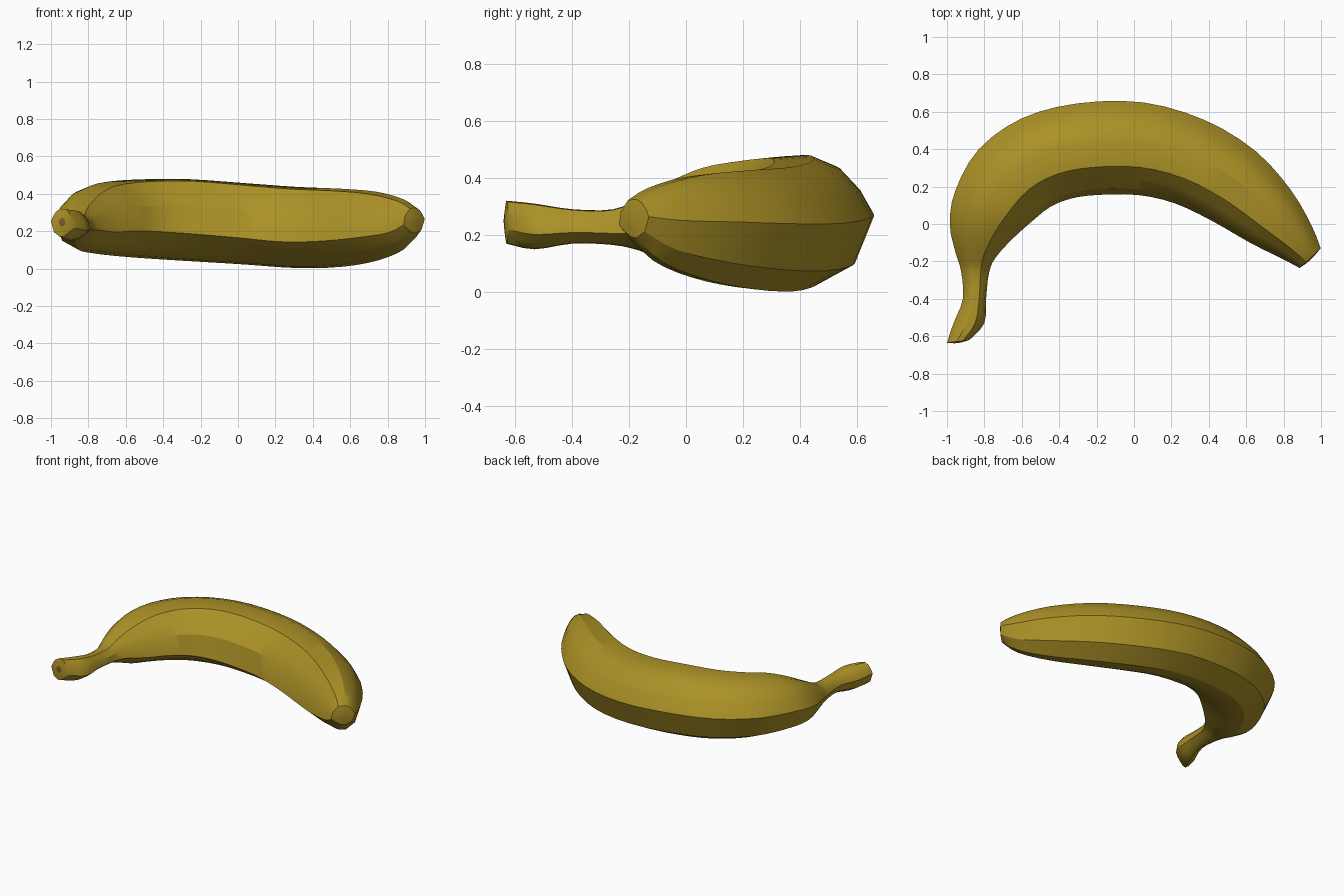
import bpy, bmesh
from mathutils import Vector

if "Cube" in bpy.data.objects:
    bpy.data.objects.remove(bpy.data.objects["Cube"])


def material(name, color):
    m = bpy.data.materials.new(name)
    m.diffuse_color = (*color, 1)
    m.use_nodes = True
    m.node_tree.nodes["Principled BSDF"].inputs["Base Color"].default_value = m.diffuse_color
    return m


peel = material("olive yellow peel", (0.41, 0.285, 0.02))
brown = material("dry brown tip", (0.20, 0.10, 0.035))

# Stations along the fruit: outer x, y, inner x, y, bottom z, top z
stations = [
    (-1.0, -.635, -.88, -.62, .17, .32),
    (-.965, -.53, -.80, -.53, .15, .31),
    (-.915, -.40, -.79, -.39, .17, .29),
    (-.925, -.25, -.775, -.26, .165, .29),
    (-.955, -.15, -.74, -.18, .145, .33),
    (-.985, 0, -.65, -.08, .10, .395),
    (-.955, .18, -.55, .01, .085, .445),
    (-.83, .40, -.45, .09, .07, .468),
    (-.60, .565, -.34, .135, .055, .478),
    (-.30, .645, -.20, .155, .04, .478),
    (.05, .65, .02, .155, .022, .457),
    (.38, .555, .22, .11, .003, .437),
    (.65, .39, .42, .015, .01, .427),
    (.84, .18, .62, -.10, .045, .41),
    (.95, -.01, .80, -.19, .105, .37),
    (.998, -.13, .885, -.235, .19, .325),
]

# Five-ridged cross-section: across (outer = 1), up
section = [(1, .1), (.81, .48), (.53, .82), (.15, 1), (-.4, .95), (-.65, .64),
           (-.88, .33), (-1, -.35), (-.59, -.70), (-.17, -.96), (.2, -1), (.73, -.67)]


def smooth_path(rows, steps):
    """Catmull-Rom interpolation of the stations."""
    out = []
    for i in range(len(rows) - 1):
        p = [rows[max(0, min(len(rows) - 1, i + k))] for k in (-1, 0, 1, 2)]
        for s in range(steps):
            t = s / steps
            out.append([.5 * (2 * b + (c - a) * t + (2 * a - 5 * b + 4 * c - d) * t * t
                              + (3 * b - a - 3 * c + d) * t ** 3)
                        for a, b, c, d in zip(*p)])
    out.append(list(rows[-1]))
    return out


def ring(bm, row):
    ox, oy, ix, iy, z0, z1 = row
    verts = []
    for u, v in section:
        k = (u + 1) / 2
        verts.append(bm.verts.new((ix + (ox - ix) * k, iy + (oy - iy) * k,
                                   (z0 + z1) / 2 + v * (z1 - z0) / 2)))
    return verts


def cap(bm, verts, push, core, mat):
    """Blunt tip: a peel-coloured rim around a small core."""
    mid = sum((v.co for v in verts), Vector()) / len(verts) + Vector(push)
    inner = [bm.verts.new(v.co.lerp(mid, 1 - core)) for v in verts]
    n = len(verts)
    for i in range(n):
        j = (i + 1) % n
        bm.faces.new((verts[i], verts[j], inner[j], inner[i]))
    bm.faces.new(inner).material_index = mat


# Whole banana: stem, body and blossom end in one sweep
bm = bmesh.new()
rings = [ring(bm, r) for r in smooth_path(stations, 3)]
for a, b in zip(rings, rings[1:]):
    for i in range(len(section)):
        j = (i + 1) % len(section)
        bm.faces.new((a[i], a[j], b[j], b[i]))
cap(bm, rings[0], (-.003, -.012, 0), .3, 1)
cap(bm, rings[-1], (.003, -.012, 0), .3, 0)
bmesh.ops.recalc_face_normals(bm, faces=bm.faces)

mesh = bpy.data.meshes.new("banana")
bm.to_mesh(mesh)
bm.free()
mesh.materials.append(peel)
mesh.materials.append(brown)
banana = bpy.data.objects.new("banana", mesh)
bpy.context.collection.objects.link(banana)
bpy.context.view_layer.objects.active = banana
banana.select_set(True)
bpy.ops.object.shade_smooth_by_angle(angle=0.5)
